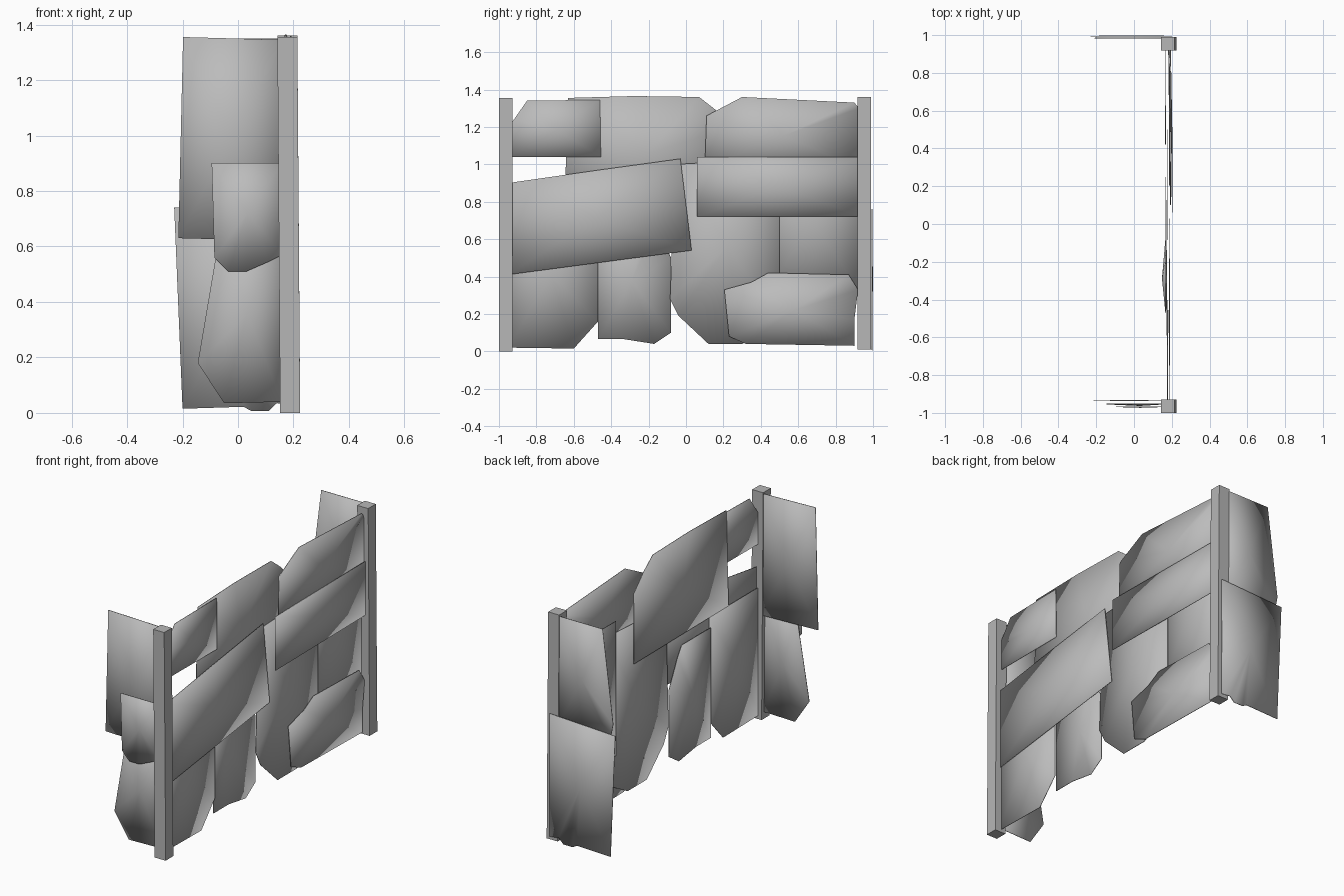
import bpy
import bmesh
from math import radians
from mathutils import Vector

cube = bpy.data.objects.get("Cube")
if cube:
    bpy.data.objects.remove(cube, do_unlink=True)


def material(name, value):
    mat = bpy.data.materials.new(name)
    mat.use_nodes = True
    colour = (value, value, value, 1)
    mat.diffuse_color = colour
    mat.node_tree.nodes["Principled BSDF"].inputs["Base Color"].default_value = colour
    return mat


SHEET = material("sheet_grey", 0.5)
POST = material("post_grey", 0.47)


def finish(name, bm, mat):
    bmesh.ops.recalc_face_normals(bm, faces=bm.faces)
    mesh = bpy.data.meshes.new(name)
    bm.to_mesh(mesh)
    bm.free()
    mesh.materials.append(mat)
    obj = bpy.data.objects.new(name, mesh)
    bpy.context.collection.objects.link(obj)
    return obj


def sheet(name, outline, place, bulge):
    """Thin dented sheet: an outline placed in space, its middle pushed along bulge."""
    bm = bmesh.new()
    face = bm.faces.new([bm.verts.new(place(a, b)) for a, b in outline])
    middle = bmesh.ops.poke(bm, faces=[face])["verts"][0]
    middle.co += Vector(bulge)
    obj = finish(name, bm, SHEET)
    solid = obj.modifiers.new("thickness", "SOLIDIFY")
    solid.thickness = 0.004
    solid.offset = 0
    bpy.ops.object.select_all(action="DESELECT")
    obj.select_set(True)
    bpy.context.view_layer.objects.active = obj
    bpy.ops.object.shade_smooth_by_angle(angle=radians(30))


def wall_sheet(name, x_front, x_back, bulge, outline):
    """Outline in (y, z); depth runs from x_front at y=-1 to x_back at y=1."""
    def place(y, z):
        return (x_front + (x_back - x_front) * (y + 1) / 2, y, z)
    sheet(name, outline, place, (bulge, 0, 0))


def end_sheet(name, y, bulge, outline):
    """Outline in (x, z) on an end of the wall."""
    sheet(name, outline, lambda x, z: (x, y, z), (0, bulge, 0))


def post(name, y, z_low, z_high):
    """Square post leaning slightly."""
    bm = bmesh.new()
    bmesh.ops.create_cube(bm, size=1)
    for v in bm.verts:
        lean = -0.005 if v.co.z > 0 else 0.005
        z = z_high if v.co.z > 0 else z_low
        v.co = (0.183 + lean + v.co.x * 0.072, y + v.co.y * 0.072, z)
    finish(name, bm, POST)


# Posts
post("front_post", -0.964, 0, 1.355)
post("back_post", 0.954, 0.01, 1.36)

# Upper row of the wall
wall_sheet("upper_middle_sheet", 0.18, 0.16, -0.004, [
    (-0.65, 0.78), (-0.63, 1.355), (-0.28, 1.365), (0.07, 1.36),
    (0.16, 1.29), (0.25, 1.2), (0.25, 0.78)])
wall_sheet("upper_front_sheet", 0.177, 0.188, 0, [
    (-0.95, 1.04), (-0.95, 1.2), (-0.92, 1.24), (-0.85, 1.34),
    (-0.46, 1.345), (-0.455, 1.04)])
wall_sheet("upper_back_sheet", 0.207, 0.182, 0.004, [
    (0.1, 0.98), (0.11, 1.26), (0.3, 1.36), (0.9, 1.33),
    (0.925, 1.3), (0.925, 0.98)])

# Middle row of the wall
wall_sheet("middle_front_sheet", 0.186, 0.186, 0.003, [
    (-0.95, 0.41), (0.03, 0.54), (-0.03, 1.03), (-0.5, 0.965), (-0.95, 0.9)])
wall_sheet("middle_back_sheet", 0.215, 0.192, 0.003, [
    (0.06, 0.72), (0.94, 0.72), (0.94, 1.04), (0.06, 1.04)])
wall_sheet("backing_sheet", 0.165, 0.168, 0, [
    (0.42, 0.3), (0.94, 0.3), (0.94, 1.1), (0.42, 1.1)])

# Lower row of the wall
wall_sheet("lower_front_sheet", 0.178, 0.172, 0, [
    (-0.95, 0.02), (-0.6, 0.015), (-0.47, 0.16), (-0.47, 0.78), (-0.95, 0.78)])
wall_sheet("lower_middle_sheet", 0.168, 0.168, -0.018, [
    (-0.47, 0.065), (-0.33, 0.065), (-0.17, 0.04), (-0.08, 0.1),
    (-0.08, 0.5), (-0.16, 0.66), (-0.2, 0.72), (-0.47, 0.72)])
wall_sheet("lower_centre_sheet", 0.176, 0.176, 0, [
    (0.5, 0.15), (0.5, 1.03), (-0.06, 1.0), (-0.085, 0.28),
    (-0.04, 0.19), (0.12, 0.04), (0.3, 0.04)])
wall_sheet("lower_back_sheet", 0.188, 0.188, 0.006, [
    (0.205, 0.33), (0.23, 0.08), (0.32, 0.04), (0.9, 0.03), (0.9, 0.17),
    (0.92, 0.33), (0.87, 0.41), (0.44, 0.42), (0.35, 0.37)])

# Front end
end_sheet("front_end_upper_sheet", -0.936, 0.002, [
    (0.16, 1.345), (-0.198, 1.355), (-0.215, 0.63), (0.16, 0.62)])
end_sheet("front_end_patch", -0.967, -0.004, [
    (0.16, 0.9), (-0.095, 0.9), (-0.085, 0.56), (-0.035, 0.51),
    (0.03, 0.51), (0.11, 0.545), (0.16, 0.57)])
end_sheet("front_end_lower_sheet", -0.953, -0.008, [
    (0.16, 0.68), (-0.06, 0.68), (-0.145, 0.18), (-0.05, 0.035), (0.16, 0.04)])

# Back end
end_sheet("back_end_upper_sheet", 0.984, 0.002, [
    (0.16, 1.35), (-0.14, 1.35), (-0.21, 0.8), (-0.19, 0.7), (0.16, 0.68)])
end_sheet("back_end_lower_sheet", 0.994, 0.003, [
    (0.2, 0.76), (-0.23, 0.74), (-0.2, 0.015), (0.02, 0.022), (0.05, 0.006),
    (0.11, 0.006), (0.14, 0.035), (0.2, 0.03)])
